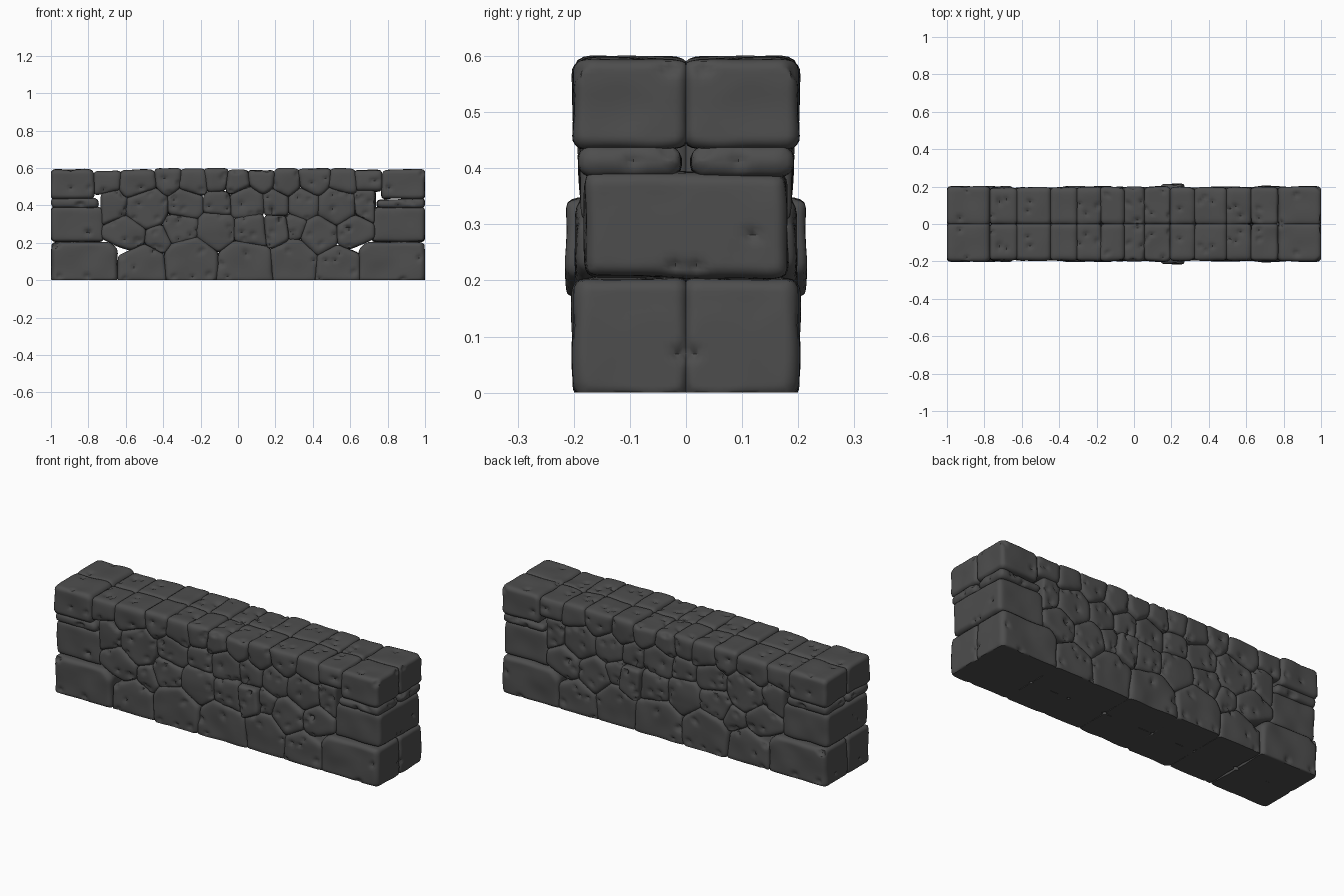
import bpy
import bmesh
import random
from mathutils import Vector, noise

random.seed(4)
VOXEL = 0.0125
GROW = 0.004      # neighbours press slightly into each other
HALF_DEPTH = 0.2

cube = bpy.data.objects.get("Cube")
if cube:
    bpy.data.objects.remove(cube, do_unlink=True)

stone_grey = bpy.data.materials.new("dark_stone_grey")
stone_grey.use_nodes = True
colour = (0.075, 0.075, 0.075, 1)
stone_grey.diffuse_color = colour
shader = stone_grey.node_tree.nodes["Principled BSDF"]
shader.inputs["Base Color"].default_value = colour
shader.inputs["Roughness"].default_value = 0.9


def clip(points, normal, limit):
    """Keep the part of a polygon where normal . p <= limit."""
    kept = []
    for i, a in enumerate(points):
        b = points[(i + 1) % len(points)]
        da, db = normal.dot(a) - limit, normal.dot(b) - limit
        if da <= 0:
            kept.append(a)
        if da * db < 0:
            kept.append(a.lerp(b, da / (da - db)))
    return kept


def rectangle(x0, x1, z0, z1):
    return [Vector(p) for p in ((x0, z0), (x1, z0), (x1, z1), (x0, z1))]


def prism(outline, y0, y1):
    """Outline in x and z, extruded in y, with worn edges."""
    bm = bmesh.new()
    face = bm.faces.new([bm.verts.new((p.x, y0, p.y)) for p in outline])
    bmesh.ops.remove_doubles(bm, verts=bm.verts, dist=0.02)
    result = bmesh.ops.extrude_face_region(bm, geom=bm.faces[:], use_keep_orig=True)
    moved = [g for g in result["geom"] if isinstance(g, bmesh.types.BMVert)]
    bmesh.ops.translate(bm, verts=moved, vec=(0, y1 - y0, 0))
    bmesh.ops.recalc_face_normals(bm, faces=bm.faces)
    bmesh.ops.bevel(bm, geom=bm.edges[:], offset=0.016, segments=2,
                    profile=0.5, affect='EDGES', clamp_overlap=True)
    mesh = bpy.data.meshes.new("stone")
    bm.to_mesh(mesh)
    bm.free()
    return mesh


def weather(mesh):
    """Uneven surface with a few chipped pits; the underside is flat."""
    normals = [v.normal.copy() for v in mesh.vertices]
    base = [v.co.copy() for v in mesh.vertices]
    shift = [n * 0.007 * noise.noise(p * 9) for p, n in zip(base, normals)]
    outer = [i for i, n in enumerate(normals)
             if n.y < -0.8 or (n.z > 0.8 and base[i].z > 0.5)
             or (abs(n.x) > 0.8 and abs(base[i].x) > 0.95)]
    for i in random.sample(outer, min(len(outer), random.randint(3, 5))):
        centre, inward = base[i], -normals[i]
        radius = random.uniform(0.013, 0.02)
        axis = Vector([random.uniform(-1, 1) for _ in range(3)]).normalized()
        for k, p in enumerate(base):
            delta = p - centre
            delta -= axis * delta.dot(axis) * 0.45
            if delta.length < radius:
                shift[k] += inward * 0.014 * (1 - delta.length / radius)
    for v, p, s in zip(mesh.vertices, base, shift):
        v.co = p + s
        v.co.x = max(-1, min(1, v.co.x))
        v.co.z = max(0, v.co.z)


def stone(name, outline, front, back=GROW, mirrored=True):
    if len(outline) < 3:
        return
    obj = bpy.data.objects.new(name, prism(outline, -front, back))
    bpy.context.collection.objects.link(obj)
    remesh = obj.modifiers.new("remesh", 'REMESH')
    remesh.mode = 'VOXEL'
    remesh.voxel_size = VOXEL
    smooth = obj.modifiers.new("round", 'SMOOTH')
    smooth.factor = 0.5
    smooth.iterations = 5
    graph = bpy.context.evaluated_depsgraph_get()
    mesh = bpy.data.meshes.new_from_object(obj.evaluated_get(graph))
    obj.modifiers.clear()
    obj.data = mesh
    mesh.name = name
    weather(mesh)
    mesh.materials.clear()
    mesh.materials.append(stone_grey)
    mesh.shade_smooth()
    mesh.set_sharp_from_angle(angle=0.9)
    if mirrored:
        mirror = obj.modifiers.new("back_half", 'MIRROR')
        mirror.use_axis = (False, True, False)
        mirror.use_mirror_merge = False


# Seeds of the packed stones: row, x, z, radius
seeds = []


def seed_row(row, seams, z, lift):
    for k, (a, b) in enumerate(zip(seams, seams[1:])):
        seeds.append((row, (a + b) / 2, z + lift * (-1) ** k, (b - a) / 2))


foot_seams = [-0.64, -0.39, -0.11, 0.18, 0.42, 0.65]
cap_seams = [-0.77, -0.63, -0.44, -0.31, -0.17, -0.06, 0.06,
             0.19, 0.33, 0.49, 0.63, 0.77]
seed_row("foot", foot_seams, 0.075, -0.012)
seed_row("cap", cap_seams, 0.53, 0.008)

middle = [(-0.6, 0.24, 0.1), (-0.43, 0.22, 0.06), (-0.3, 0.28, 0.09),
          (-0.12, 0.27, 0.1), (0.07, 0.27, 0.09), (0.2, 0.28, 0.07),
          (0.3, 0.29, 0.05), (0.44, 0.24, 0.09), (0.62, 0.25, 0.09),
          (-0.67, 0.4, 0.08), (-0.49, 0.39, 0.11), (-0.28, 0.4, 0.09),
          (-0.11, 0.4, 0.07), (0.05, 0.41, 0.09), (0.2, 0.41, 0.07),
          (0.35, 0.41, 0.08), (0.53, 0.4, 0.1), (0.7, 0.41, 0.08)]
seeds += [("middle",) + m for m in middle]

reach = {"foot": (foot_seams[0], foot_seams[-1]), "middle": (-0.73, 0.73),
         "cap": (cap_seams[0], cap_seams[-1])}

# Packed stones: each outline is cut by the seams with its neighbours
for index, (row, x, z, r) in enumerate(seeds):
    here = Vector((x, z))
    top = 0.592 + random.uniform(-0.008, 0.008)
    left, right = reach[row]
    outline = rectangle(left - GROW, right + GROW, -0.015, top)
    for other, (_, ox, oz, orad) in enumerate(seeds):
        if other != index:
            away = Vector((ox, oz)) - here
            gap = away.length
            away.normalize()
            seam = gap / 2 + (r * r - orad * orad) / (2 * gap)
            outline = clip(outline, away, away.dot(here) + seam + GROW)
    if row == "middle":
        for side in (-1, 1):
            outline = clip(outline, Vector((0.41 * side, -1)), 0.08)
    front = HALF_DEPTH + random.uniform(-0.006, 0.002)
    if row == "middle":
        front = 0.193 + random.uniform(-0.01, 0.006)
        if abs(x - 0.2) < 0.01 and z < 0.3:
            front = 0.215     # one stone stands proud of the face
    stone(f"{row}_stone_{index + 1}", outline, front)

# Squared stones at both ends
for side, end in ((-1, "right"), (1, "left")):
    def end_block(name, inner, z0, z1, front, chamfer, **options):
        x0, x1 = sorted((inner * side, side))
        outline = rectangle(x0, x1, z0, z1)
        # knock off the upper inner corner
        slope = Vector((-side, 1)).normalized()
        corner = slope.dot(Vector((inner * side, z1)))
        outline = clip(outline, slope, corner - chamfer)
        stone(f"{end}_{name}", outline, front, **options)

    end_block("corner_foot_stone", 0.645, -0.015, 0.205, HALF_DEPTH, 0.03)
    end_block("through_stone", 0.715, 0.205, 0.392, 0.18, 0.015,
              back=0.18, mirrored=False)
    end_block("thin_stone", 0.74, 0.386, 0.44, 0.19, 0.008, back=-0.008)
    end_block("corner_cap_stone", 0.767, 0.436, 0.592, HALF_DEPTH, 0.012)
